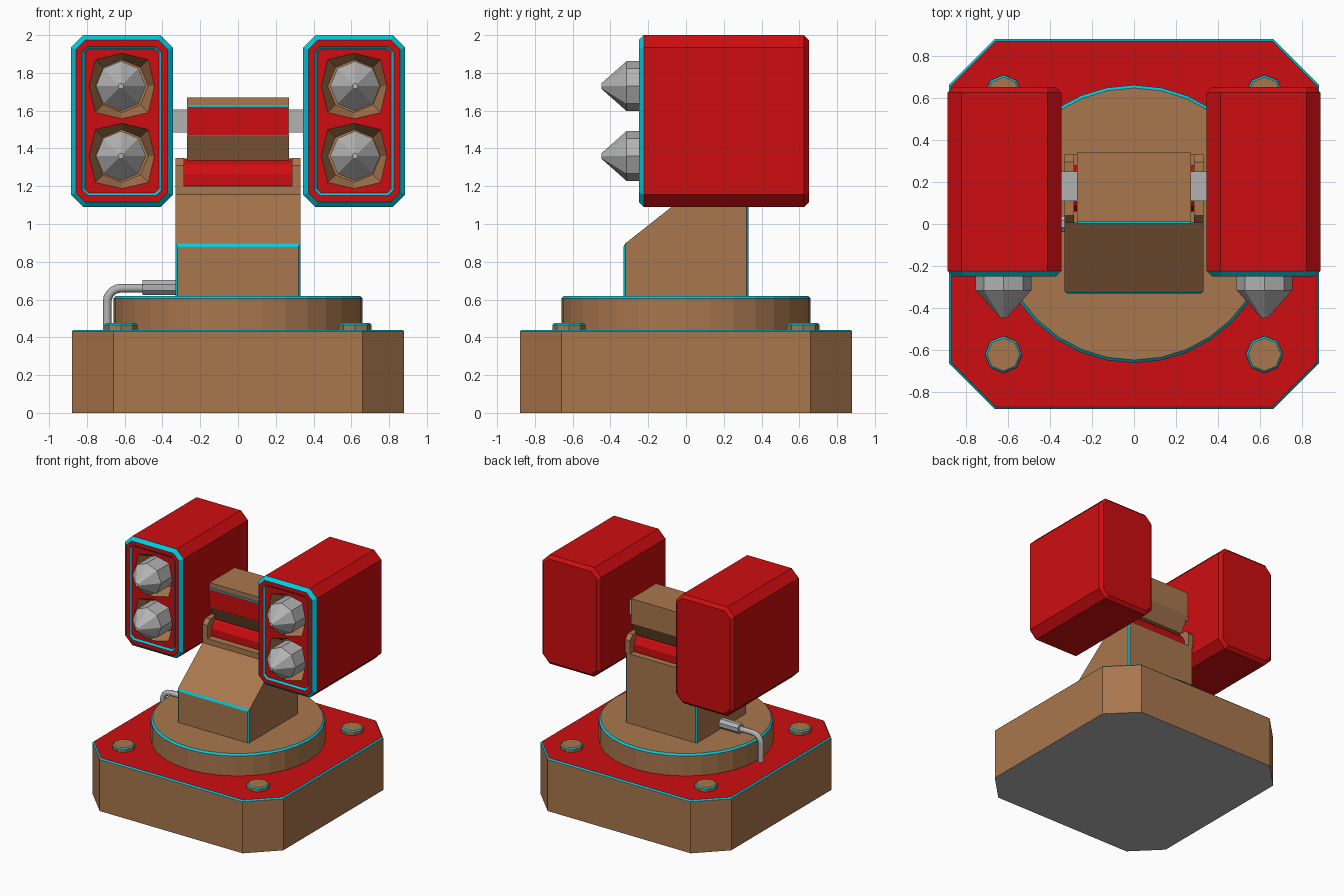
import bpy, bmesh, math
from mathutils import Vector

if "Cube" in bpy.data.objects:
    bpy.data.objects.remove(bpy.data.objects["Cube"])


def material(name, rgb):
    m = bpy.data.materials.new(name)
    m.diffuse_color = (*rgb, 1)
    m.use_nodes = True
    m.node_tree.nodes["Principled BSDF"].inputs["Base Color"].default_value = m.diffuse_color
    return m


BROWN = material("brown", (0.40, 0.185, 0.075))
RED = material("red", (0.62, 0.004, 0.005))
CYAN = material("cyan", (0.0, 0.60, 0.75))
GREY = material("grey", (0.45, 0.45, 0.45))

# Map a 2D profile (u, v) and an extrusion distance w onto each axis
AXES = {"X": lambda u, v, w: (w, u, v),
        "Y": lambda u, v, w: (u, w, v),
        "Z": lambda u, v, w: (u, v, w)}


def prism(pts, axis, a, b):
    bm = bmesh.new()
    place = AXES[axis]
    lo = [bm.verts.new(place(u, v, a)) for u, v in pts]
    hi = [bm.verts.new(place(u, v, b)) for u, v in pts]
    bm.faces.new(lo)
    bm.faces.new(hi)
    for i in range(len(pts)):
        j = (i + 1) % len(pts)
        bm.faces.new((lo[i], lo[j], hi[j], hi[i]))
    bmesh.ops.recalc_face_normals(bm, faces=bm.faces)
    return bm


def finish(bm, name, mats=()):
    bmesh.ops.recalc_face_normals(bm, faces=bm.faces)
    me = bpy.data.meshes.new(name)
    bm.to_mesh(me)
    bm.free()
    for m in mats:
        me.materials.append(m)
    ob = bpy.data.objects.new(name, me)
    bpy.context.collection.objects.link(ob)
    return ob


def bevel(bm, test, width, mat=-1):
    edges = [e for e in bm.edges if test(*(v.co for v in e.verts))]
    bmesh.ops.bevel(bm, geom=edges, offset=width, segments=1, profile=0.5,
                    affect='EDGES', material=mat)


def at(axis, value):
    return lambda p, q: abs(p[axis] - value) < 1e-4 and abs(q[axis] - value) < 1e-4


def ngon(cx, cy, r, n, turn=0.0):
    return [(cx + r * math.cos(turn + 2 * math.pi * i / n),
             cy + r * math.sin(turn + 2 * math.pi * i / n)) for i in range(n)]


def chamfered(cx, cy, hx, hy, c):
    return [(cx + x, cy + y) for x, y in (
        (hx - c, -hy), (hx, c - hy), (hx, hy - c), (hx - c, hy),
        (c - hx, hy), (-hx, hy - c), (-hx, c - hy), (c - hx, -hy))]


def rect(x0, y0, x1, y1):
    return [(x0, y0), (x1, y0), (x1, y1), (x0, y1)]


# Base with red deck, cyan rim and grey underside
bm = prism(chamfered(0, 0, 0.88, 0.88, 0.22), "Z", 0, 0.44)
bevel(bm, at(2, 0.44), 0.01, 1)
for f in bm.faces:
    if f.normal.z > 0.9:
        f.material_index = 2
    elif f.normal.z < -0.9:
        f.material_index = 3
finish(bm, "base", (BROWN, CYAN, RED, GREY))

# Turntable and the four deck bolts
bm = prism(ngon(0, 0, 0.66, 32), "Z", 0.44, 0.62)
bevel(bm, at(2, 0.62), 0.014, 1)
finish(bm, "turntable", (BROWN, CYAN))
for sx in (-1, 1):
    for sy in (-1, 1):
        bm = prism(ngon(sx * 0.62, sy * 0.62, 0.088, 8), "Z", 0.44, 0.475)
        bevel(bm, at(2, 0.475), 0.009, 1)
        finish(bm, "deck_bolt", (BROWN, CYAN))

# Pedestal with sloped front and cyan corner trims
bm = prism([(-0.33, 0.62), (0.33, 0.62), (0.33, 1.2), (0.005, 1.2),
            (0.005, 1.155), (-0.33, 0.89)], "X", -0.33, 0.33)
bevel(bm, lambda p, q: abs(p.y - q.y) < 1e-4 and abs(abs(p.y) - 0.33) < 1e-4
      and (abs(p.z - q.z) > 0.1 or abs(p.z - 0.89) < 1e-4), 0.011, 1)
finish(bm, "pedestal", (BROWN, CYAN))

# Yoke ears and the hinge drum between them
for s in (-1, 1):
    bm = prism([(0.005, 1.2), (0.33, 1.2), (0.33, 1.31), (0.295, 1.35),
                (0.04, 1.35), (0.005, 1.31)], "X", s * 0.285, s * 0.33)
    finish(bm, "yoke_ear", (BROWN,))
finish(prism(ngon(0.17, 1.235, 0.115, 12, math.pi / 12), "X", -0.285, 0.285),
       "hinge_drum", (RED,))

# Head block with tapered underside, front panel and trim
bm = prism([(0.01, 1.67), (0.34, 1.67), (0.34, 1.465), (0.26, 1.335),
            (0.09, 1.335), (0.01, 1.465)], "X", -0.27, 0.27)
finish(bm, "head_block", (BROWN,))
finish(prism(rect(0.004, 1.468, 0.02, 1.62), "X", -0.265, 0.265), "head_panel", (RED,))
finish(prism(rect(0.003, 1.62, 0.02, 1.63), "X", -0.27, 0.27), "head_trim", (CYAN,))
finish(prism(rect(0.11, 1.485, 0.25, 1.605), "X", -0.36, 0.36), "axle", (GREY,))


# Launcher pods: chamfered box, cyan front rim, recessed panel and two tapered tubes
def pod(cx):
    bm = prism(chamfered(cx, 1.545, 0.27, 0.455, 0.065), "Y", -0.25, 0.65)
    bevel(bm, at(1, -0.25), 0.027, 1)
    bevel(bm, at(1, 0.65), 0.025)
    bm.normal_update()
    front = min(bm.faces, key=lambda f: f.calc_center_median().y)
    bmesh.ops.inset_region(bm, faces=[front], thickness=0.033, use_even_offset=True)
    rim = bmesh.ops.inset_region(bm, faces=[front], thickness=0.014, depth=-0.014,
                                 use_even_offset=True)["faces"]
    for f in rim:
        f.material_index = 1
    y = front.verts[0].co.y
    border = list(front.edges)
    bmesh.ops.delete(bm, geom=[front], context='FACES_ONLY')
    for cz in (1.36, 1.73):
        ring, back = [], []
        for i in range(8):
            r = 0.198 if i % 2 else 0.173
            d = Vector((math.cos(i * math.pi / 4), 0, math.sin(i * math.pi / 4)))
            ring.append(bm.verts.new(Vector((cx, y, cz)) + d * r))
            back.append(bm.verts.new(Vector((cx, y + 0.1, cz)) + d * 0.14))
        for i in range(8):
            j = (i + 1) % 8
            f = bm.faces.new((ring[i], ring[j], back[j], back[i]))
            f.material_index = 2
            border.append(bm.edges.get((ring[i], ring[j])))
        bm.faces.new(back).material_index = 2
    bmesh.ops.triangle_fill(bm, use_beauty=True, edges=border, normal=(0, -1, 0))
    finish(bm, "launcher_pod", (RED, CYAN, BROWN))


# Rocket: eight-sided body with a blunt cone nose
def rocket(cx, cz):
    bm = bmesh.new()
    rings = [[bm.verts.new((x, y, z)) for x, z in ngon(cx, cz, r, 8)]
             for r, y in ((0.015, -0.447), (0.132, -0.315), (0.132, -0.14))]
    for a, b in zip(rings, rings[1:]):
        for i in range(8):
            j = (i + 1) % 8
            bm.faces.new((a[i], a[j], b[j], b[i]))
    bm.faces.new(rings[0])
    bm.faces.new(rings[-1])
    finish(bm, "rocket", (GREY,))


for s in (-1, 1):
    pod(s * 0.615)
    for cz in (1.36, 1.73):
        rocket(s * 0.62, cz)

# Cable plug and the pipe bending down to the deck
finish(prism(ngon(0, 0.664, 0.042, 8, math.pi / 8), "X", -0.505, -0.32),
       "cable_plug", (GREY,))
path = [(-0.48, 0.66)] + [(-0.62 - 0.073 * math.sin(t), 0.587 + 0.073 * math.cos(t))
                          for t in (i * math.pi / 10 for i in range(6))] + [(-0.693, 0.43)]
cu = bpy.data.curves.new("cable_pipe", 'CURVE')
cu.dimensions = '3D'
cu.bevel_depth = 0.023
cu.bevel_resolution = 2
cu.use_fill_caps = True
sp = cu.splines.new('POLY')
sp.points.add(len(path) - 1)
for p, (x, z) in zip(sp.points, path):
    p.co = (x, 0, z, 1)
cu.materials.append(GREY)
pipe = bpy.data.objects.new("cable_pipe", cu)
bpy.context.collection.objects.link(pipe)
bpy.context.view_layer.objects.active = pipe
pipe.select_set(True)
bpy.ops.object.convert(target='MESH')
